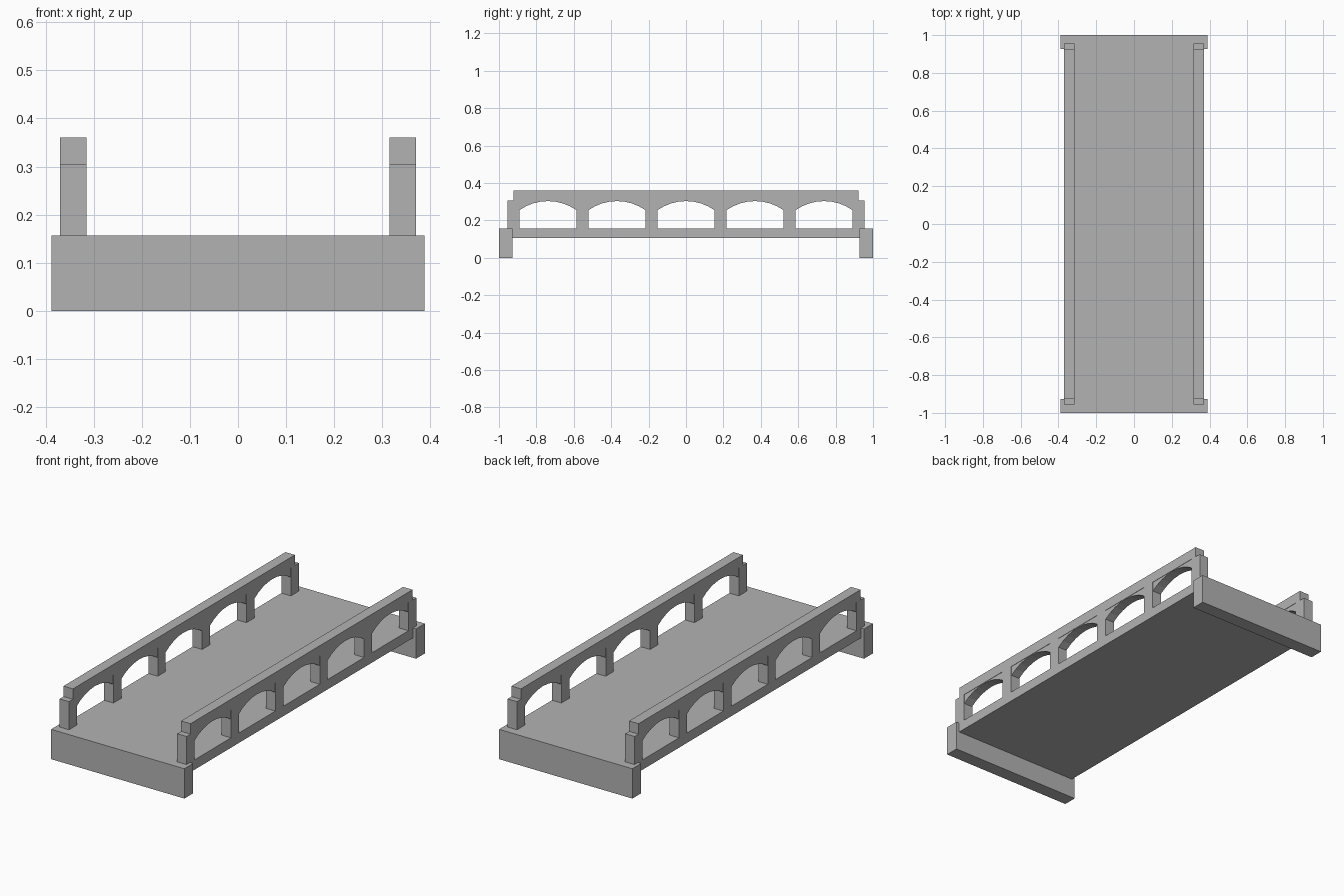
import bpy
import bmesh
import math

cube = bpy.data.objects.get("Cube")
if cube:
    bpy.data.objects.remove(cube, do_unlink=True)

# Single stone colour
STONE = (0.45, 0.45, 0.45, 1.0)
stone = bpy.data.materials.new("grey stone")
stone.use_nodes = True
stone.diffuse_color = STONE
stone.node_tree.nodes["Principled BSDF"].inputs["Base Color"].default_value = STONE


def finish(bm, name):
    bmesh.ops.recalc_face_normals(bm, faces=bm.faces[:])
    mesh = bpy.data.meshes.new(name)
    bm.to_mesh(mesh)
    bm.free()
    mesh.materials.append(stone)
    obj = bpy.data.objects.new(name, mesh)
    bpy.context.collection.objects.link(obj)
    return obj


def extrude_profile(name, points, x0, x1):
    """Extrude a (y, z) outline along x."""
    bm = bmesh.new()
    face = bm.faces.new([bm.verts.new((x0, y, z)) for y, z in points])
    result = bmesh.ops.extrude_face_region(bm, geom=[face])
    moved = [v for v in result["geom"] if isinstance(v, bmesh.types.BMVert)]
    bmesh.ops.translate(bm, verts=moved, vec=(x1 - x0, 0, 0))
    return finish(bm, name)


def box(name, x0, x1, y0, y1, z0, z1):
    return extrude_profile(name, [(y0, z0), (y1, z0), (y1, z1), (y0, z1)], x0, x1)


DECK_TOP, RAIL_BOTTOM, RAIL_TOP = 0.157, 0.305, 0.36
INNER, OUTER = 0.315, 0.37
END = 0.927
SPACING, POST_HALF = 0.369, 0.033
SPRING = 0.255

# Deck and the two end abutments
box("deck", -OUTER, OUTER, -END, END, 0.105, DECK_TOP)
box("front_abutment", -0.388, 0.388, -1, -END, 0, DECK_TOP)
box("back_abutment", -0.388, 0.388, END, 1, 0, DECK_TOP)

# Outline of one arched panel: flat top, circular underside
half = SPACING / 2 - POST_HALF
rise = RAIL_BOTTOM - 0.002 - SPRING
radius = (half ** 2 + rise ** 2) / (2 * rise)
sweep = math.asin(half / radius)
STEPS = 8
arch = [(-half, RAIL_BOTTOM)]
for i in range(STEPS + 1):
    a = sweep * (2 * i / STEPS - 1)
    arch.append((radius * math.sin(a), SPRING + rise - radius * (1 - math.cos(a))))
arch.append((half, RAIL_BOTTOM))

# Balustrades on both sides
for side, sign in (("left", 1), ("right", -1)):
    x0, x1 = sorted((sign * INNER, sign * OUTER))
    box(side + "_handrail", x0, x1, -0.923, 0.923, RAIL_BOTTOM, RAIL_TOP)
    for i in range(6):
        y = (i - 2.5) * SPACING
        box(f"{side}_post_{i + 1}", x0, x1, y - POST_HALF, y + POST_HALF,
            DECK_TOP, RAIL_BOTTOM)
    for i in range(5):
        panel = extrude_profile(f"{side}_arch_{i + 1}", arch, x0 + 0.002, x1 - 0.002)
        panel.location.y = (i - 2) * SPACING
